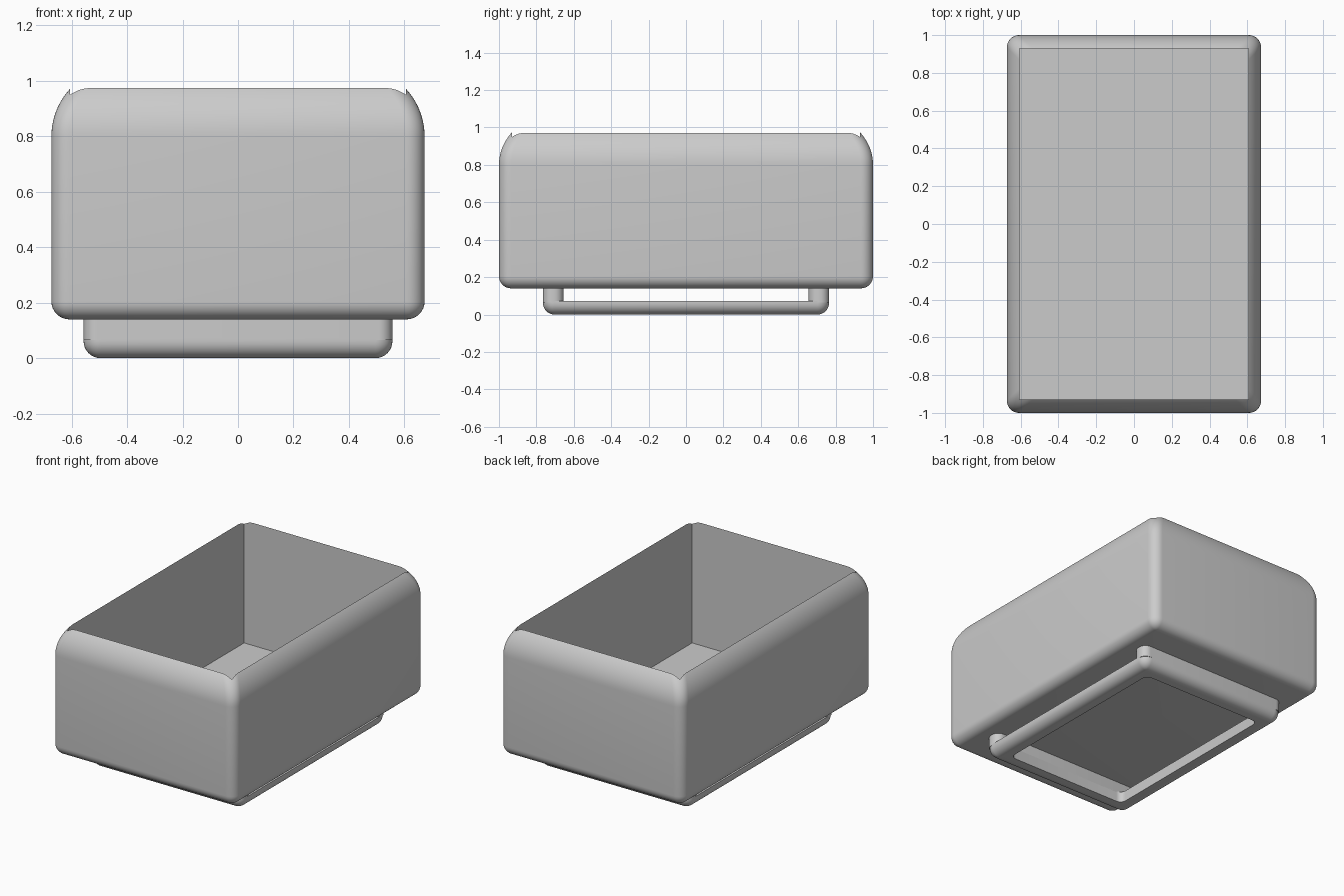
import bpy, bmesh, math

if "Cube" in bpy.data.objects:
    bpy.data.objects.remove(bpy.data.objects["Cube"])

grey = bpy.data.materials.new("light_grey")
grey.diffuse_color = (0.6, 0.6, 0.6, 1)
grey.use_nodes = True
grey.node_tree.nodes["Principled BSDF"].inputs["Base Color"].default_value = grey.diffuse_color


def rounded_rect(hx, hy, r, cy=0.0, n=8):
    """Plan outline of a rounded rectangle, counter-clockwise."""
    r = max(r, 0.002)
    pts = []
    for q, (sx, sy) in enumerate([(1, 1), (-1, 1), (-1, -1), (1, -1)]):
        for i in range(n + 1):
            a = (q + i / n) * math.pi / 2
            pts.append((sx * (hx - r) + r * math.cos(a),
                        cy + sy * (hy - r) + r * math.sin(a)))
    return pts


def loft(name, sections):
    """Closed solid through (z, outline) sections, bottom to top."""
    bm = bmesh.new()
    rings = [[bm.verts.new((x, y, z)) for x, y in pts] for z, pts in sections]
    n = len(rings[0])
    for lo, hi in zip(rings, rings[1:]):
        for i in range(n):
            j = (i + 1) % n
            bm.faces.new((lo[i], lo[j], hi[j], hi[i]))
    bm.faces.new(rings[0][::-1])
    bm.faces.new(rings[-1])
    me = bpy.data.meshes.new(name)
    bm.to_mesh(me)
    bm.free()
    ob = bpy.data.objects.new(name, me)
    bpy.context.collection.objects.link(ob)
    me.materials.append(grey)
    return ob


def activate(ob):
    bpy.ops.object.select_all(action='DESELECT')
    ob.select_set(True)
    bpy.context.view_layer.objects.active = ob


def carve(ob, cutter):
    mod = ob.modifiers.new("carve", 'BOOLEAN')
    mod.operation = 'DIFFERENCE'
    mod.solver = 'EXACT'
    mod.object = cutter
    activate(ob)
    bpy.ops.object.modifier_apply(modifier=mod.name)
    bpy.data.objects.remove(cutter)


def smooth(ob):
    activate(ob)
    bpy.ops.object.shade_smooth_by_angle(angle=math.radians(30))


def rounded_bottom(hx, hy, r, z0, n=8):
    """Sections of a ball-cornered lower edge."""
    out = []
    for i in range(n + 1):
        a = i / n * math.pi / 2
        d = r * (1 - math.sin(a))
        out.append((z0 + r * (1 - math.cos(a)), rounded_rect(hx - d, hy - d, r - d)))
    return out


# Tub: rounded bottom, straight walls, shoulders curving in to a thin rim
HX, HY, R, TOP_R = 0.673, 1.0, 0.065, 0.252
sections = rounded_bottom(HX, HY, R, 0.14)
for i in range(15):
    a = math.radians(58) * i / 14
    d = TOP_R * (1 - math.cos(a))
    sections.append((0.80 + TOP_R * math.sin(a), rounded_rect(HX - d, HY - d, R)))
tub = loft("tub", sections)
square = [(0.606, 0.93), (-0.606, 0.93), (-0.606, -0.93), (0.606, -0.93)]
carve(tub, loft("tub_cavity_cutter", [(0.16, square), (1.2, square)]))
smooth(tub)

# Base ring: low rounded frame with an open middle
FX, FY, FR, WALL = 0.557, 0.765, 0.062, 0.11
ring = loft("base_ring", rounded_bottom(FX, FY, FR, 0.0)
            + [(0.072, rounded_rect(FX, FY, FR))])
hole = rounded_rect(FX - WALL, FY - WALL, 0.04)
carve(ring, loft("base_hole_cutter", [(-0.1, hole), (0.2, hole)]))
smooth(ring)

# End supports joining the ring to the tub
for name, s in (("front_support", -1), ("back_support", 1)):
    plan = rounded_rect(FX, WALL / 2, 0.05, cy=s * (FY - WALL / 2))
    smooth(loft(name, [(0.065, plan), (0.145, plan)]))
